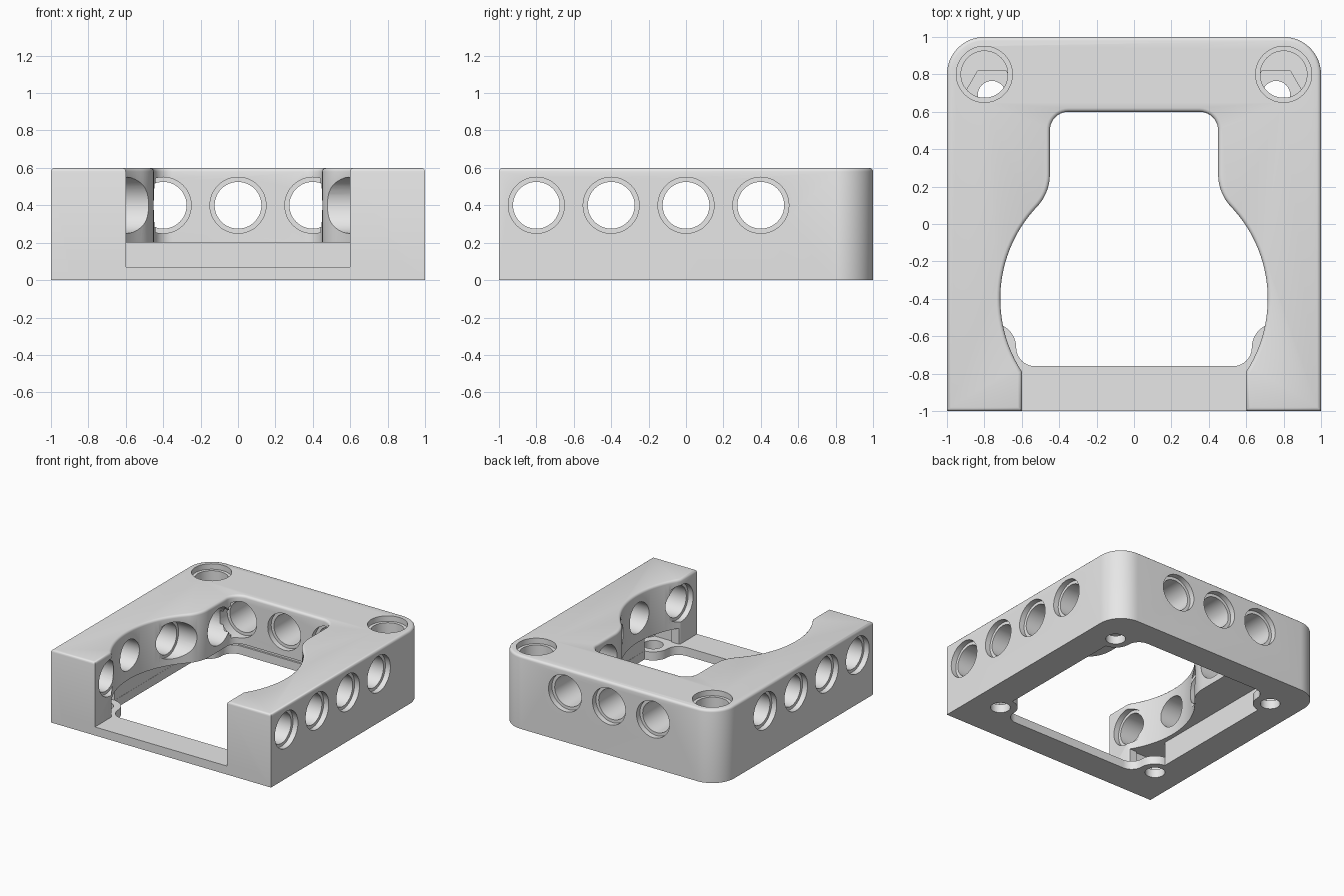
import bpy, bmesh
from math import sin, cos, radians, sqrt
from mathutils import Matrix, Vector

cube = bpy.data.objects.get("Cube")
if cube:
    bpy.data.objects.remove(cube, do_unlink=True)

grey = bpy.data.materials.new("plain_grey")
grey.use_nodes = True
grey.diffuse_color = (0.8, 0.8, 0.8, 1)
grey.node_tree.nodes["Principled BSDF"].inputs["Base Color"].default_value = (0.8, 0.8, 0.8, 1)


def arc(cx, cy, r, a0, a1, n=10):
    angles = [radians(a0 + (a1 - a0) * i / n) for i in range(n + 1)]
    return [(cx + r * cos(a), cy + r * sin(a)) for a in angles]


def mirror_x(points):
    return [(-x, y) for x, y in reversed(points)]


def prism(name, outline, z0, z1, bevel=0):
    """Extrude an outline from z0 to z1, optionally rounding the top rim."""
    bm = bmesh.new()
    face = bm.faces.new([bm.verts.new((x, y, z0)) for x, y in outline])
    geom = bmesh.ops.extrude_face_region(bm, geom=[face])["geom"]
    top = [g for g in geom if isinstance(g, bmesh.types.BMVert)]
    bmesh.ops.translate(bm, verts=top, vec=(0, 0, z1 - z0))
    bmesh.ops.recalc_face_normals(bm, faces=bm.faces)
    if bevel:
        rim = [e for e in bm.edges if all(v in top for v in e.verts)]
        bmesh.ops.bevel(bm, geom=rim, offset=bevel, segments=3, profile=0.5, affect='EDGES')
    return finish(name, bm)


def cylinder(name, start, end, r, sides=48):
    start, end = Vector(start), Vector(end)
    axis = end - start
    turn = axis.to_track_quat('Z', 'Y').to_matrix().to_4x4()
    bm = bmesh.new()
    bmesh.ops.create_cone(bm, cap_ends=True, segments=sides, radius1=r, radius2=r,
                          depth=axis.length,
                          matrix=Matrix.Translation((start + end) / 2) @ turn)
    return finish(name, bm)


def finish(name, bm):
    mesh = bpy.data.meshes.new(name)
    bm.to_mesh(mesh)
    bm.free()
    mesh.materials.append(grey)
    obj = bpy.data.objects.new(name, mesh)
    bpy.context.collection.objects.link(obj)
    return obj


def rect(x0, x1, y0, y1):
    return [(x0, y0), (x1, y0), (x1, y1), (x0, y1)]


def combine(tool, operation='DIFFERENCE'):
    """Apply one boolean to the frame and discard the tool."""
    mod = frame.modifiers.new(tool.name, 'BOOLEAN')
    mod.operation, mod.solver, mod.object = operation, 'EXACT', tool
    bpy.context.view_layer.update()
    evaluated = frame.evaluated_get(bpy.context.evaluated_depsgraph_get())
    mesh = bpy.data.meshes.new_from_object(evaluated)
    frame.modifiers.clear()
    frame.data = mesh
    bpy.data.objects.remove(tool, do_unlink=True)


# Frame outline: rounded back corners, open front, bulb-shaped opening
R, CY = 0.715, -0.4
bulb = [(x, y) for x, y in arc(0, CY, R, -33, 45, 28)]
# Fillet blending the bulb into the straight neck
f = 0.25
fx = 0.45 + f
fy = CY + sqrt((R + f) ** 2 - fx ** 2)
bulb_end = radians(0)
touch = Vector((fx, fy - CY)).angle_signed(Vector((1, 0)))
touch_deg = touch * 180 / 3.14159265
bulb = arc(0, CY, R, -33, touch_deg, 28)
neck = arc(fx, fy, f, 180 + touch_deg, 180, 10)[1:]
inner = [(0.6, -1), (0.6, CY - sqrt(R * R - 0.36))] + bulb[1:] + neck + arc(0.35, 0.5, 0.1, 0, 90)
outer = [(1, -1)] + arc(0.8, 0.8, 0.2, 0, 90, 16)
half = list(reversed(inner)) + outer
frame = prism("mount_frame", half + mirror_x(half), 0, 0.6, bevel=0.02)

# Thin floor, then the shallow pocket above it
combine(prism("floor", rect(-0.9, 0.9, -1, 0.9), 0, 0.07), 'UNION')
combine(prism("pocket", rect(-0.75, 0.75, -0.775, 0.805), 0.07, 0.2))

# Floor opening with a rounded screw tab left in each corner
SX, SY, MID = 0.76, 0.675, 0.015
corner = arc(0.53, -SY, 0.1, -90, 0) + arc(SX, -SY, 0.13, 180, 95)
side = corner + [(x, -y) for x, y in reversed(corner)]
opening = [(x, y + MID) for x, y in side + mirror_x(side)]
combine(prism("floor_opening", opening, -0.1, 0.1))

# Hexagonal nut recesses and screw holes in the tabs
for sx in (-SX, SX):
    for sy in (MID - SY, MID + SY):
        combine(prism("nut_recess", arc(sx, sy, 0.15, 0, 300, 5), 0.07, 0.2))
        combine(cylinder("screw_hole", (sx, sy, -0.1), (sx, sy, 0.12), 0.075, 32))

# Stepped holes through both sides
BORE, STEP, Z = 0.125, 0.15, 0.4
for y in (-0.8, -0.4, 0, 0.4):
    combine(cylinder("side_bore", (-1.1, y, Z), (1.1, y, Z), BORE))
    combine(cylinder("side_inner_step", (-0.645, y, Z), (0.645, y, Z), STEP))
    for s in (-1, 1):
        combine(cylinder("side_outer_step", (s * 0.955, y, Z), (s * 1.1, y, Z), STEP))

# Stepped holes through the back
for x in (-0.4, 0, 0.4):
    combine(cylinder("back_bore", (x, 0.52, Z), (x, 1.1, Z), BORE))
    combine(cylinder("back_inner_step", (x, 0.54, Z), (x, 0.645, Z), STEP))
    combine(cylinder("back_outer_step", (x, 0.955, Z), (x, 1.1, Z), STEP))

# Vertical stepped holes in the back corners
for x in (-0.8, 0.8):
    combine(cylinder("corner_bore", (x, 0.8, 0.195), (x, 0.8, 0.7), BORE))
    combine(cylinder("corner_step", (x, 0.8, 0.555), (x, 0.8, 0.7), STEP))

# Smooth shading with crisp edges
bpy.ops.object.select_all(action='DESELECT')
frame.select_set(True)
bpy.context.view_layer.objects.active = frame
bpy.ops.object.shade_smooth_by_angle(angle=radians(32))
